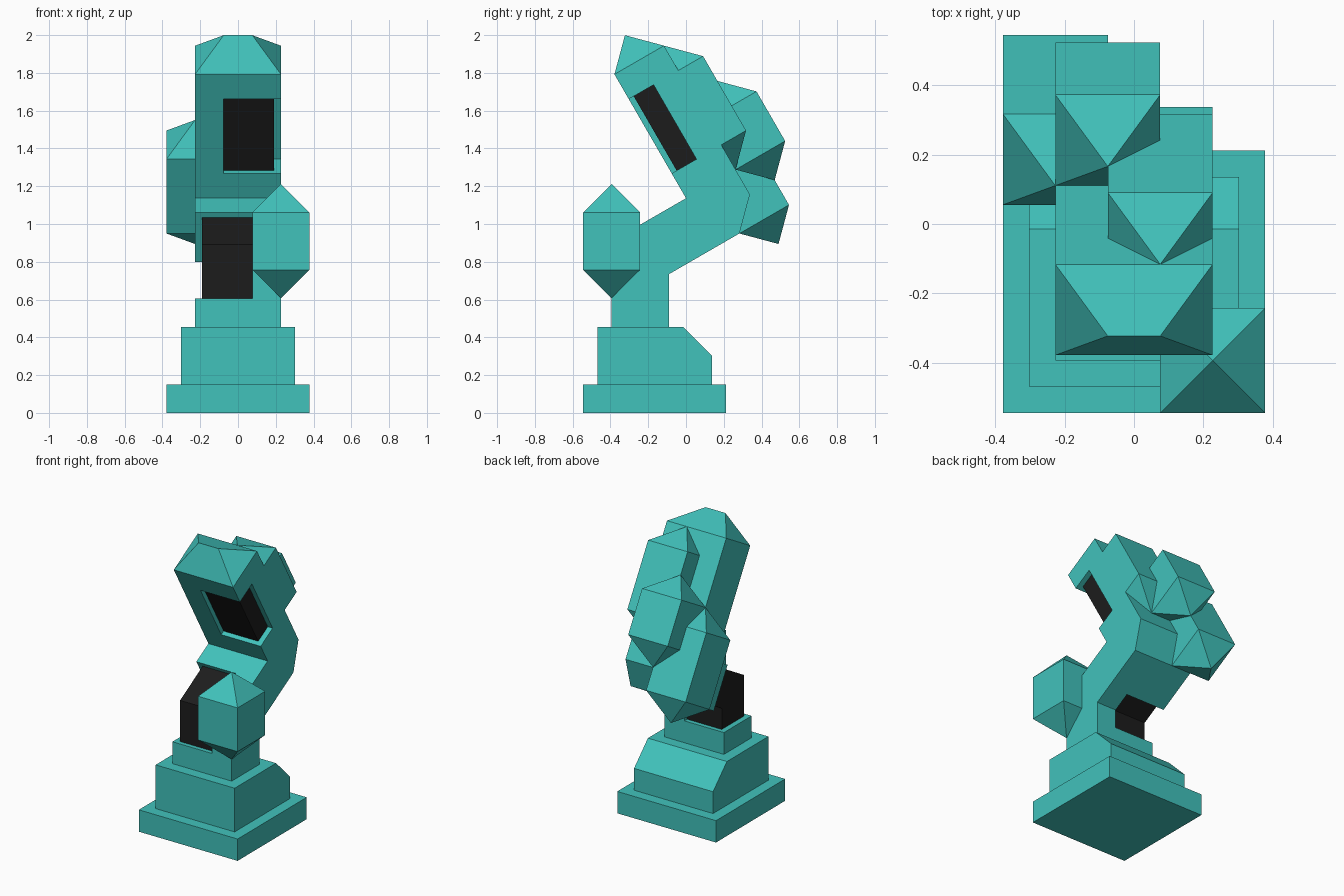
import bpy, bmesh
from math import sqrt
from mathutils import Vector

if "Cube" in bpy.data.objects:
    bpy.data.objects.remove(bpy.data.objects["Cube"])

U = 2 / 13.2            # one modelling unit; all sizes below are in units
S = sqrt(3) / 2
UP = (0.0, 1.0)         # directions as (y, z)
LEAN = (-0.5, S)        # direction of the upper arm


def material(name, colour):
    m = bpy.data.materials.new(name)
    m.diffuse_color = (*colour, 1)
    m.use_nodes = True
    m.node_tree.nodes["Principled BSDF"].inputs["Base Color"].default_value = m.diffuse_color
    return m


TEAL = material("teal", (0.053, 0.54, 0.50))
BLACK = material("black", (0.012, 0.012, 0.012))


def arm(a, b):
    """(y, z) of a point a along the leaning arm and b behind its front face."""
    return (-0.5 * a + S * b, 7.5 + S * a + 0.5 * b)


def prism(name, profile, x0, x1, mat=TEAL, tips=()):
    """Extrude a (y, z) profile along x; add a hipped tip on faces facing each of tips."""
    bm = bmesh.new()
    face = bm.faces.new([bm.verts.new((x0, y, z)) for y, z in profile])
    ext = bmesh.ops.extrude_face_region(bm, geom=[face])
    bmesh.ops.translate(bm, vec=(x1 - x0, 0, 0),
                        verts=[g for g in ext["geom"] if isinstance(g, bmesh.types.BMVert)])
    bmesh.ops.recalc_face_normals(bm, faces=bm.faces)
    for ty, tz in tips:
        d = Vector((0, ty, tz))
        bm.normal_update()
        end = max((f for f in bm.faces if f.normal.dot(d) > 0.999),
                  key=lambda f: f.calc_center_median().dot(d))
        centre = end.calc_center_median()
        top = bmesh.ops.extrude_discrete_faces(bm, faces=[end])["faces"][0]
        for v in top.verts:
            off = v.co.x - centre.x
            keep = max(abs(off) - 1, 0) * (1 if off > 0 else -1)
            v.co = centre + d + Vector((keep, 0, 0))
        bmesh.ops.remove_doubles(bm, verts=bm.verts, dist=0.001)
    bmesh.ops.recalc_face_normals(bm, faces=bm.faces)
    bmesh.ops.scale(bm, vec=(U, U, U), verts=bm.verts)
    mesh = bpy.data.meshes.new(name)
    bm.to_mesh(mesh)
    bm.free()
    mesh.materials.append(mat)
    ob = bpy.data.objects.new(name, mesh)
    bpy.context.collection.objects.link(ob)
    return ob


def rect(y0, y1, z0, z1):
    return [(y0, z0), (y1, z0), (y1, z1), (y0, z1)]


def arm_rect(a0, a1, b0, b1):
    return [arm(a0, b0), arm(a0, b1), arm(a1, b1), arm(a1, b0)]


# stepped plinth
prism("plinth_base", rect(-3.6, 1.4, 0, 1), -2.5, 2.5)
prism("plinth_step", [(-3.1, 1), (0.9, 1), (0.9, 2), (-0.1, 3), (-3.1, 3)], -2, 2)

# bent body: column, elbow and leaning arm with a hipped top
body = prism("bent_body",
             [(-2.6, 3), (-0.6, 3), (-0.6, 4.844), arm(-2, 1), arm(-1, 2),
              arm(5, 2), arm(5, 0), arm(0, 0), (-2.6, 6.0)],
             -1.5, 1.5, tips=[LEAN])

# recesses cut into the body
cutters = [
    prism("elbow_recess_cutter",
          [(-3.3, 4), (arm(-2.3, -1)[0], 4), arm(-2.3, -1), arm(0.3, -1),
           (-3.3, arm(0.3, -1)[1])], -2, 0.5),
    prism("arm_recess_cutter", arm_rect(1, 4, -0.5, 1), -0.5, 2),
]
for c in cutters:
    c.hide_render = True
    c.hide_viewport = True
    mod = body.modifiers.new(c.name, 'BOOLEAN')
    mod.operation = 'DIFFERENCE'
    mod.solver = 'EXACT'
    mod.object = c

# dark cores sitting slightly inside the recesses
prism("elbow_core", [(-2.4, 4), (-0.8, 4), (-0.8, 4.96), arm(-1.8, -1), arm(-0.2, -1), (-2.4, 5.883)],
      -1.25, 0.5, BLACK)
prism("arm_core", arm_rect(1, 4, 0.2, 1), -0.5, 1.25, BLACK)

# pointed crystals on the body
DOWN_LEAN = (0.5, -S)
for name, x, a0, a1, b in (("crystal_left", -2.5, -2, 1, 1),
                           ("crystal_back", -1.5, 0, 2, 2),
                           ("crystal_right", -0.5, 1, 4, 1)):
    prism(name, arm_rect(a0, a1, b, b + 2), x, x + 2, tips=[LEAN, DOWN_LEAN])
prism("crystal_front", rect(-3.6, -1.6, 5, 7), 0.5, 2.5, tips=[UP, (0, -1)])
